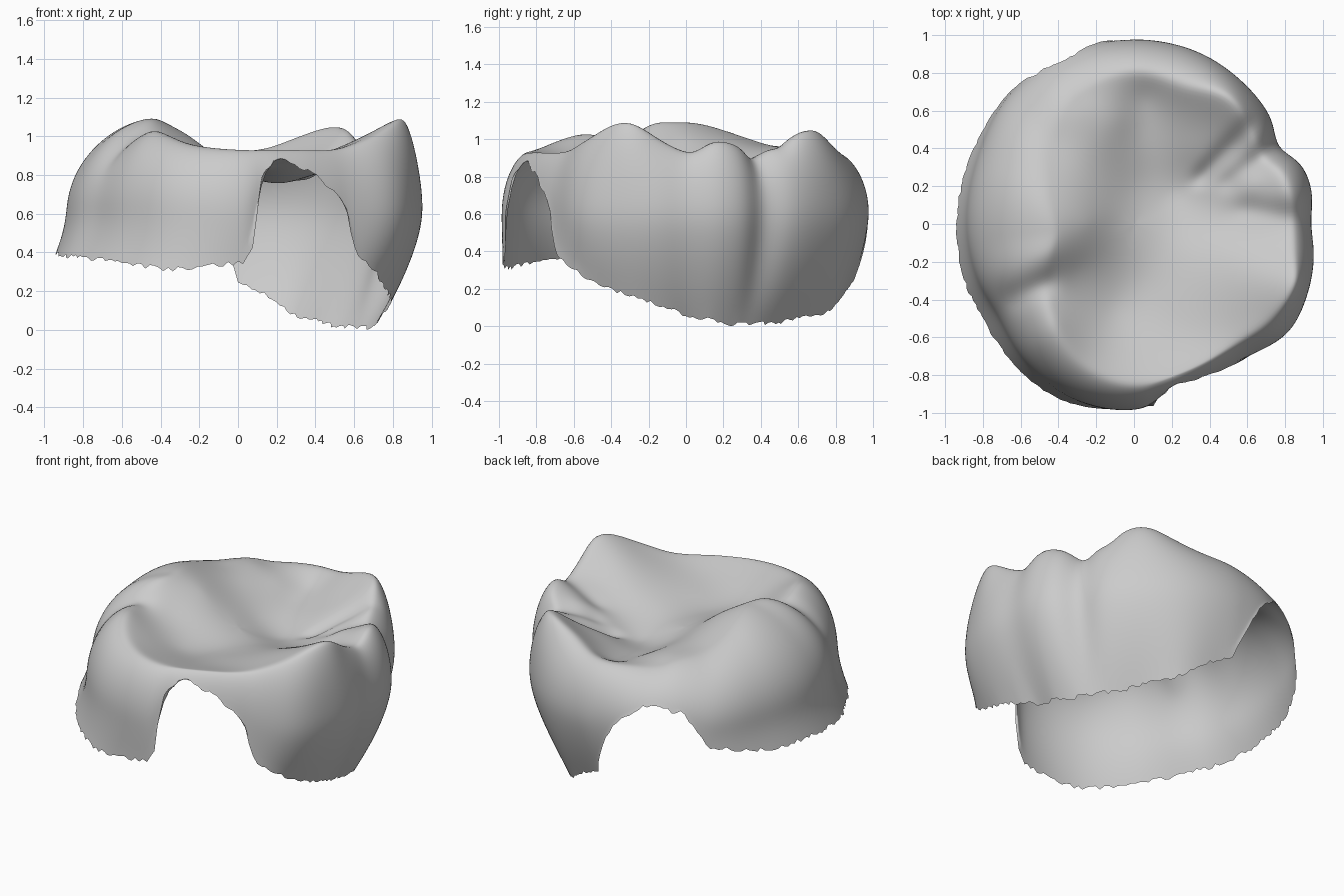
import bpy, bmesh, math, random
from mathutils import Vector

random.seed(4)
if "Cube" in bpy.data.objects:
    bpy.data.objects.remove(bpy.data.objects["Cube"])

SEGMENTS, TOP_RINGS, WALL_RINGS = 240, 36, 30
BELLY_Z = 0.6

# Around the crown: angle, belly radius, flare at the base, crest radius, crest height
PROFILE = [
    (0, .94, -.25, .83, .945), (11, .96, -.25, .83, 1.0),
    (20, .94, -.23, .81, .97), (28, .87, -.17, .75, .92),
    (38, .92, -.23, .78, .99), (53, .95, -.25, .83, 1.06),
    (70, .975, -.2, .78, .99), (90, .98, -.18, .80, .93),
    (112, .98, .05, .73, .925), (135, .95, .1, .62, .97),
    (157, .90, .22, .51, 1.05), (185, .885, .28, .43, 1.095),
    (200, .88, .3, .48, 1.09), (214, .87, .32, .57, 1.02),
    (232, .93, .2, .68, 1.035), (250, .98, .08, .78, .97),
    (270, .985, -.04, .84, .935), (292, .92, -.05, .82, .93),
    (310, .925, 0, .82, .94), (325, 1.0, -.22, .87, 1.02),
    (340, .99, -.24, .90, 1.1), (350, .97, -.25, .85, 1.01)]

# Height of the lower edge by angle, with the two arched openings
MARGIN = [
    (0, .06), (20, .01), (45, .02), (68, .07), (83, .2), (90, .25), (93, .4),
    (99, .62), (110, .76), (124, .72), (133, .5), (155, .42), (180, .4),
    (225, .36), (250, .31), (272, .35), (275, .43), (277, .78), (283, .89),
    (295, .82), (301, .74), (307, .66), (309, .5), (312, .38), (328, .22)]

# Heights on the biting surface: central pit, valleys and cusp slopes
SURFACE = [
    (.22, .18, .755), (0, .2, .81), (.1, 0, .81), (-.25, 0, 1.0),
    (-.1, 0, .89), (-.2, .4, .93), (-.1, .55, .9), (.03, .5, .83),
    (-.3, .6, .95), (-.1, .7, .91), (.06, .67, .86), (.3, .4, .85),
    (.4, .55, .95), (.6, .22, .91), (.55, .06, .85), (.5, -.15, .9),
    (.65, -.22, .98), (.3, -.15, .84), (.2, -.4, .85), (.3, -.6, .89),
    (.05, -.3, .82), (-.1, -.45, .84), (0, -.65, .88), (-.3, -.25, .95),
    (-.35, -.5, .98)]

# Narrow grooves on the biting surface: start, end, depth, width
GROOVES = [
    ((.36, .25), (.62, .52), .04, .05),
    ((.5, .22), (.72, .38), .03, .05),
    ((.6, .08), (.85, .04), .02, .05),
    ((-.64, -.39), (-.48, -.32), .03, .06)]


def around(table, angle, smooth=True):
    """Interpolate a table of rows around the full circle."""
    n = len(table)
    i = max(k for k in range(n) if table[k][0] <= angle)

    def row(k):
        return table[k % n][0] + 360 * (k // n), table[k % n][1:]
    (a0, v0), (a1, v1), (a2, v2), (a3, v3) = [row(i + k) for k in (-1, 0, 1, 2)]
    h = a2 - a1
    t = (angle - a1) / h
    out = []
    for p0, p1, p2, p3 in zip(v0, v1, v2, v3):
        if smooth:
            m1 = (p2 - p0) / (a2 - a0) * h
            m2 = (p3 - p1) / (a3 - a1) * h
            out.append((2 * t**3 - 3 * t**2 + 1) * p1 + (t**3 - 2 * t**2 + t) * m1
                       + (3 * t**2 - 2 * t**3) * p2 + (t**3 - t**2) * m2)
        else:
            out.append(p1 + (p2 - p1) * t)
    return out


def direction(angle):
    return math.cos(math.radians(angle)), math.sin(math.radians(angle))


def plate(d2):
    return d2 * math.log(d2) if d2 > 1e-12 else 0


def basis(x, y, knots):
    return [plate((x - k[0])**2 + (y - k[1])**2) for k in knots] + [1, x, y]


def fit_surface(knots):
    """Smooth thin-plate surface through the knots, by elimination."""
    n = len(knots)
    rows = [basis(x, y, knots) + [z] for x, y, z in knots]
    rows += [[f(k) for k in knots] + [0] * 4
             for f in (lambda k: 1, lambda k: k[0], lambda k: k[1])]
    for c in range(n + 3):
        pivot = max(range(c, n + 3), key=lambda r: abs(rows[r][c]))
        rows[c], rows[pivot] = rows[pivot], rows[c]
        rows[c] = [v / rows[c][c] for v in rows[c]]
        for r in range(n + 3):
            if r != c and rows[r][c]:
                f = rows[r][c]
                rows[r] = [a - f * b for a, b in zip(rows[r], rows[c])]
    return [r[-1] for r in rows]


KNOTS = SURFACE + [(r * direction(a)[0], r * direction(a)[1], z)
                   for a, _, _, r, z in PROFILE]
WEIGHTS = fit_surface(KNOTS)


def groove_depth(x, y):
    total = 0
    for a, b, depth, width in GROOVES:
        a, b, p = Vector(a), Vector(b), Vector((x, y))
        t = max(0, min(1, (p - a).dot(b - a) / (b - a).length_squared))
        total += depth * math.exp(-((p - a.lerp(b, t)).length / width) ** 2)
    return total


def top_height(x, y):
    return sum(w * b for w, b in zip(WEIGHTS, basis(x, y, KNOTS)))


def column(angle):
    """Points from the middle of the biting surface out and down the wall."""
    belly, flare, crest, _ = around(PROFILE, angle)
    margin = around(MARGIN, angle, False)[0] + random.uniform(-.012, .012)
    c, s = direction(angle)
    points = []
    for k in range(1, TOP_RINGS + 1):
        r = crest * k / TOP_RINGS
        points.append((r, top_height(r * c, r * s)))
    crest_z = points[-1][1]
    for k in range(1, WALL_RINGS + 1):
        z = crest_z + (margin - crest_z) * (k / WALL_RINGS) ** 1.6
        if z > BELLY_Z:
            u = (crest_z - z) / (crest_z - BELLY_Z)
            r = crest + (belly - crest) * (1 - (1 - u) ** 2) ** .6
        else:
            r = belly + flare * ((BELLY_Z - z) / BELLY_Z) ** 1.5
        points.append((r, z))
    return [(r * c, r * s, z - groove_depth(r * c, r * s) * min(1, max(0, (z - .6) * 5)))
            for r, z in points]


# Crown shell, open underneath
bm = bmesh.new()
centre = bm.verts.new((0, 0, top_height(0, 0)))
columns = [[bm.verts.new(p) for p in column(360 * i / SEGMENTS)]
           for i in range(SEGMENTS)]
for i, near in enumerate(columns):
    far = columns[(i + 1) % SEGMENTS]
    bm.faces.new((centre, near[0], far[0]))
    for k in range(len(near) - 1):
        bm.faces.new((near[k], near[k + 1], far[k + 1], far[k]))

# Soften the creases while leaving the ragged lower edge alone
inside = [v for v in bm.verts if not v.is_boundary]
for _ in range(8):
    bmesh.ops.smooth_vert(bm, verts=inside, factor=.5,
                          use_axis_x=True, use_axis_y=True, use_axis_z=True)
mesh = bpy.data.meshes.new("crown_shell")
bm.to_mesh(mesh)
bm.free()
crown = bpy.data.objects.new("crown_shell", mesh)
bpy.context.collection.objects.link(crown)
for face in mesh.polygons:
    face.use_smooth = True

# Plain grey
grey = bpy.data.materials.new("plain_grey")
grey.use_nodes = True
colour = (.6, .6, .6, 1)
grey.diffuse_color = colour
grey.node_tree.nodes["Principled BSDF"].inputs["Base Color"].default_value = colour
mesh.materials.append(grey)
